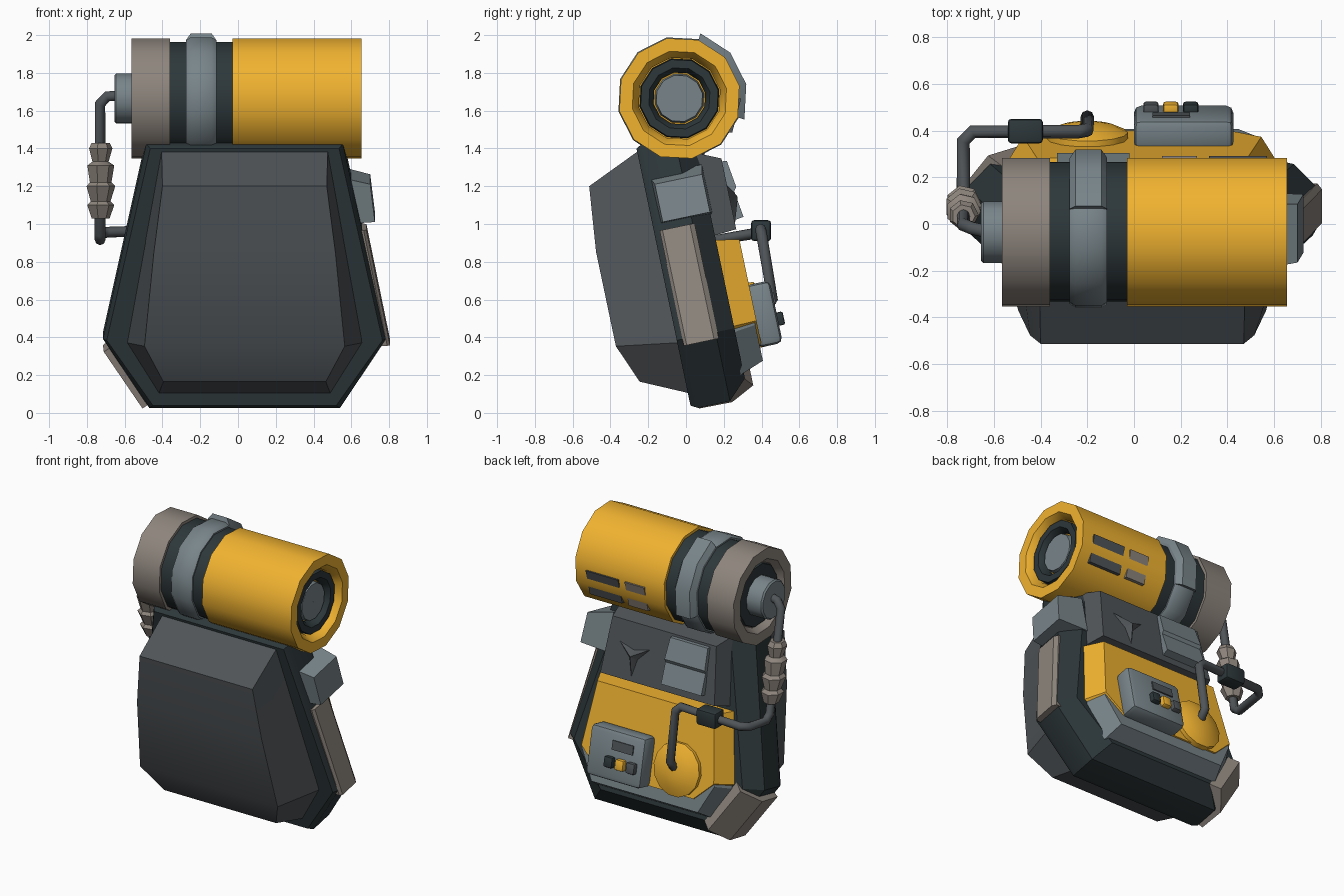
import bpy, bmesh
from math import sin, cos, pi, radians
from mathutils import Vector

if "Cube" in bpy.data.objects:
    bpy.data.objects.remove(bpy.data.objects["Cube"])


def material(name, rgb):
    m = bpy.data.materials.new(name)
    m.diffuse_color = (*rgb, 1)
    m.use_nodes = True
    m.node_tree.nodes["Principled BSDF"].inputs["Base Color"].default_value = m.diffuse_color
    return m


YELLOW = material("yellow", (0.88, 0.45, 0.03))
DARK = material("dark", (0.026, 0.038, 0.042))
CLOTH = material("cloth", (0.08, 0.09, 0.098))
STEEL = material("steel", (0.19, 0.235, 0.255))
BEIGE = material("beige", (0.27, 0.235, 0.205))
CX = 0.035                      # centre line of the pack
AY, AZ = -0.035, 1.665          # axis of the roll on top


def lean(p):
    """Pack space (x, depth, height) to the leaning pack in the world."""
    x, d, w = p
    return (x, d - 0.21 * (w - 0.7), w + 0.21 * (d + 0.11))


def plain(p):
    return p


def loft(name, rings, mat, place=lean, bevel=0, closed=False):
    bm = bmesh.new()
    vs = [[bm.verts.new(place(p)) for p in r] for r in rings]
    n = len(rings[0])
    for a, b in zip(vs, vs[1:] + vs[:1] if closed else vs[1:]):
        for i in range(n):
            j = (i + 1) % n
            bm.faces.new((a[i], a[j], b[j], b[i]))
    if not closed:
        bm.faces.new(vs[0])
        bm.faces.new(vs[-1])
    bmesh.ops.recalc_face_normals(bm, faces=bm.faces)
    if bevel:
        bmesh.ops.bevel(bm, geom=bm.edges[:], offset=bevel, segments=2,
                        profile=0.5, affect='EDGES')
    me = bpy.data.meshes.new(name)
    bm.to_mesh(me)
    bm.free()
    me.materials.append(mat)
    ob = bpy.data.objects.new(name, me)
    bpy.context.collection.objects.link(ob)
    bpy.ops.object.select_all(action='DESELECT')
    ob.select_set(True)
    bpy.context.view_layer.objects.active = ob
    bpy.ops.object.shade_smooth_by_angle(angle=radians(32))
    return ob


def outline(halves, d, inset=0):
    """Mirrored outline from (half width, height) pairs listed top to bottom."""
    top, bot = halves[0][1], halves[-1][1]
    pts = [(h - inset, max(bot + inset, min(top - inset, w))) for h, w in halves]
    return ([(CX + h, d, w) for h, w in pts]
            + [(CX - h, d, w) for h, w in reversed(pts)])


def box(name, x0, x1, d0, d1, w0, w1, mat, bevel=0, place=lean, taper=0):
    def ring(d, t):
        return [(x0 + t, d, w0 + t), (x1 - t, d, w0 + t),
                (x1 - t, d, w1 - t), (x0 + t, d, w1 - t)]
    return loft(name, [ring(d0, 0), ring(d1, taper)], mat, place, bevel)


def disc(name, x, w, steps, mat, n=14):
    return loft(name, [[(x + r * cos(2 * pi * i / n), d, w + r * sin(2 * pi * i / n))
                        for i in range(n)] for d, r in steps], mat)


def turned(name, profile, mat, n=12, a0=12, sweep=360):
    """Turn an (x, radius) profile around the roll axis."""
    full = sweep == 360
    rings = []
    for i in range(n if full else n + 1):
        a = radians(a0 + sweep * i / n)
        rings.append([(x, AY + r * cos(a), AZ + r * sin(a)) for x, r in profile])
    return loft(name, rings, mat, plain, closed=full)


# Main shell of the pack, chamfered front and back
SHELL = [(0.52, 1.42), (0.75, 0.385), (0.505, 0.02)]
loft("pack_shell", [outline(SHELL, -0.115, 0.02), outline(SHELL, -0.08),
                    outline(SHELL, 0.09), outline(SHELL, 0.19, 0.10)], DARK)

# Padded front, sections from top to bottom
pad = []
for wb, hb, wf, hf, df in [(1.39, 0.44, 1.26, 0.435, -0.395),
                           (0.92, 0.525, 0.92, 0.48, -0.43),
                           (0.37, 0.625, 0.42, 0.53, -0.43),
                           (0.10, 0.455, 0.215, 0.43, -0.347)]:
    pad.append([(CX - hb, -0.10, wb), (CX - hf, df, wf), (CX + hf, df, wf), (CX + hb, -0.10, wb)])
loft("front_pad", pad, CLOTH)

# Back pockets
UPPER = [(0.46, 1.36), (0.52, 0.87)]
loft("upper_pocket", [outline(UPPER, 0.08),
                      outline([(0.40, 1.26), (0.44, 0.885)], 0.305)], CLOTH)
LOWER = [(0.52, 0.85), (0.60, 0.36), (0.46, 0.13)]
loft("lower_pocket", [outline(LOWER, 0.14),
                      outline([(0.44, 0.82), (0.51, 0.38), (0.41, 0.19)], 0.30)], STEEL)
loft("pocket_cover", [outline([(0.535, 0.86), (0.61, 0.395), (0.40, 0.26)], 0.15),
                      outline([(0.45, 0.83), (0.51, 0.40), (0.37, 0.27)], 0.31)], YELLOW)

# Folded flap and fabric crease on the upper pocket
loft("pocket_flap", [[(x, 0.28, 1.25), (x, 0.33, 1.24), (x - k, 0.35, 1.10),
                      (x - k, 0.335, 1.08), (x - k, 0.355, 0.94), (x, 0.28, 0.93)]
                     for x, k in ((-0.32, 0.01), (-0.03, -0.01))], STEEL)
crease = []
for d, s in ((0.30, 1), (0.345, 0.06)):
    crease.append([(0.24 + s * (0.04, 0.15)[i % 2] * cos(pi * i / 3 - pi / 6), d,
                    1.05 + s * (0.04, 0.15)[i % 2] * sin(pi * i / 3 - pi / 6))
                   for i in range(6)])
loft("fabric_crease", crease, CLOTH)

# Control box with slot and buttons
box("control_box", 0.0, 0.425, 0.29, 0.42, 0.26, 0.59, STEEL, 0.03)
box("box_slot", 0.08, 0.24, 0.40, 0.428, 0.465, 0.525, CLOTH)
for i, m in enumerate((CLOTH, YELLOW, DARK)):
    x = 0.04 + 0.085 * i
    box(f"button_{i + 1}", x, x + 0.065, 0.40, 0.452, 0.35, 0.42, m, 0.01)

# Round hose fitting
disc("hose_fitting", -0.2, 0.43, [(0.29, 0.175), (0.335, 0.175), (0.36, 0.12), (0.375, 0.05)],
     YELLOW)

# Side pouch and side panel on the right
loft("side_pouch", [[(0.50, -0.085, w0), (0.50, 0.2, w0), (x1, 0.19, w1), (x1, -0.06, w1)]
                    for w0, x1, w1 in ((0.99, 0.725, 1.0), (1.25, 0.70, 1.20))], STEEL)
panel = []
for w, x in ((0.96, 0.645), (0.35, 0.77)):
    panel.append([(x - 0.06, -0.085, w), (x + 0.02, -0.085, w), (x + 0.035, -0.07, w),
                  (x + 0.035, 0.075, w), (x + 0.015, 0.10, w), (x - 0.06, 0.10, w)])
loft("side_panel", panel, BEIGE)

# Corner guard wrapped round the lower left corner
guard = []
for x, w in ((-0.69, 0.33), (-0.485, 0.03)):
    guard.append([(x - 0.82 * n, d, w - 0.57 * n) for d, n in
                  ((-0.08, -0.03), (-0.075, 0.025), (0.10, 0.03),
                   (0.225, -0.08), (0.19, -0.15), (0.0, -0.10))])
loft("corner_guard", guard, BEIGE)

# Roll on top: yellow tube, dark core, strap, beige end
turned("yellow_tube", [(-0.03, 0.001), (-0.03, 0.325), (0.655, 0.325), (0.655, 0.255),
                       (0.60, 0.22), (0.56, 0.22), (0.56, 0.001)], YELLOW)
turned("end_ring", [(0.55, 0.216), (0.625, 0.21), (0.625, 0.165), (0.585, 0.14), (0.55, 0.14)], DARK)
turned("end_disc", [(0.55, 0.001), (0.55, 0.135), (0.605, 0.125), (0.605, 0.001)], STEEL)
turned("roll_core", [(-0.37, 0.001), (-0.37, 0.305), (-0.02, 0.305), (-0.02, 0.001)], DARK)
turned("roll_strap", [(-0.275, 0.29), (-0.275, 0.315), (-0.25, 0.33), (-0.14, 0.33),
                      (-0.115, 0.315), (-0.115, 0.29)], STEEL)
turned("strap_buckle", [(-0.275, 0.29), (-0.275, 0.325), (-0.25, 0.362), (-0.14, 0.362),
                        (-0.115, 0.325), (-0.115, 0.29)], STEEL, 3, -18, 90)
turned("beige_end", [(-0.36, 0.001), (-0.36, 0.325), (-0.565, 0.325), (-0.565, 0.25),
                     (-0.52, 0.22), (-0.52, 0.001)], BEIGE)
turned("left_ring", [(-0.51, 0.218), (-0.535, 0.21), (-0.535, 0.13), (-0.51, 0.13)], DARK)
turned("hose_cap", [(-0.51, 0.001), (-0.51, 0.135), (-0.645, 0.135), (-0.655, 0.125),
                    (-0.655, 0.001)], STEEL)

# Two patches on the back of the yellow tube
for name, x0, x1, m in (("large_patch", 0.32, 0.57, CLOTH), ("small_patch", 0.12, 0.27, BEIGE)):
    loft(name, [[(x, AY + 0.29, 1.665), (x, AY + 0.327, 1.665),
                 (x, AY + 0.28, 1.485), (x, AY + 0.24, 1.485)] for x in (x0, x1)], m, plain)

# Hose from the fitting to the cap, with cut corners
corners = [Vector(p) for p in ((-0.2, 0.37, 0.545), (-0.2, 0.465, 0.565), (-0.2, 0.395, 0.975),
                               (-0.73, 0.395, 0.955), (-0.73, 0.125, 0.91),
                               (-0.73, -0.01, 1.675), (-0.62, -0.035, 1.68))]
path = [corners[0]]
for a, b, c in zip(corners, corners[1:], corners[2:]):
    path += [b + (a - b).normalized() * 0.04, b + (c - b).normalized() * 0.04]
path.append(corners[-1])
cu = bpy.data.curves.new("hose", 'CURVE')
cu.dimensions = '3D'
cu.bevel_depth = 0.029
cu.bevel_resolution = 2
cu.use_fill_caps = True
sp = cu.splines.new('POLY')
sp.points.add(len(path) - 1)
for pt, co in zip(sp.points, path):
    pt.co = (*co, 1)
cu.materials.append(CLOTH)
bpy.context.collection.objects.link(bpy.data.objects.new("hose", cu))
box("hose_clamp", -0.54, -0.39, 0.345, 0.45, 0.91, 1.02, DARK, 0.015, plain)

# Wrinkled sleeve round the upright hose
sleeve = []
for z, r in ((1.03, 0.05), (1.10, 0.075), (1.12, 0.055), (1.20, 0.08), (1.22, 0.06),
             (1.31, 0.075), (1.33, 0.045), (1.40, 0.065), (1.43, 0.05)):
    y = 0.125 - 0.176 * (z - 0.91)
    sleeve.append([(-0.73 + r * cos(2 * pi * i / 7), y + r * sin(2 * pi * i / 7), z)
                   for i in range(7)])
loft("hose_sleeve", sleeve, BEIGE, plain)
